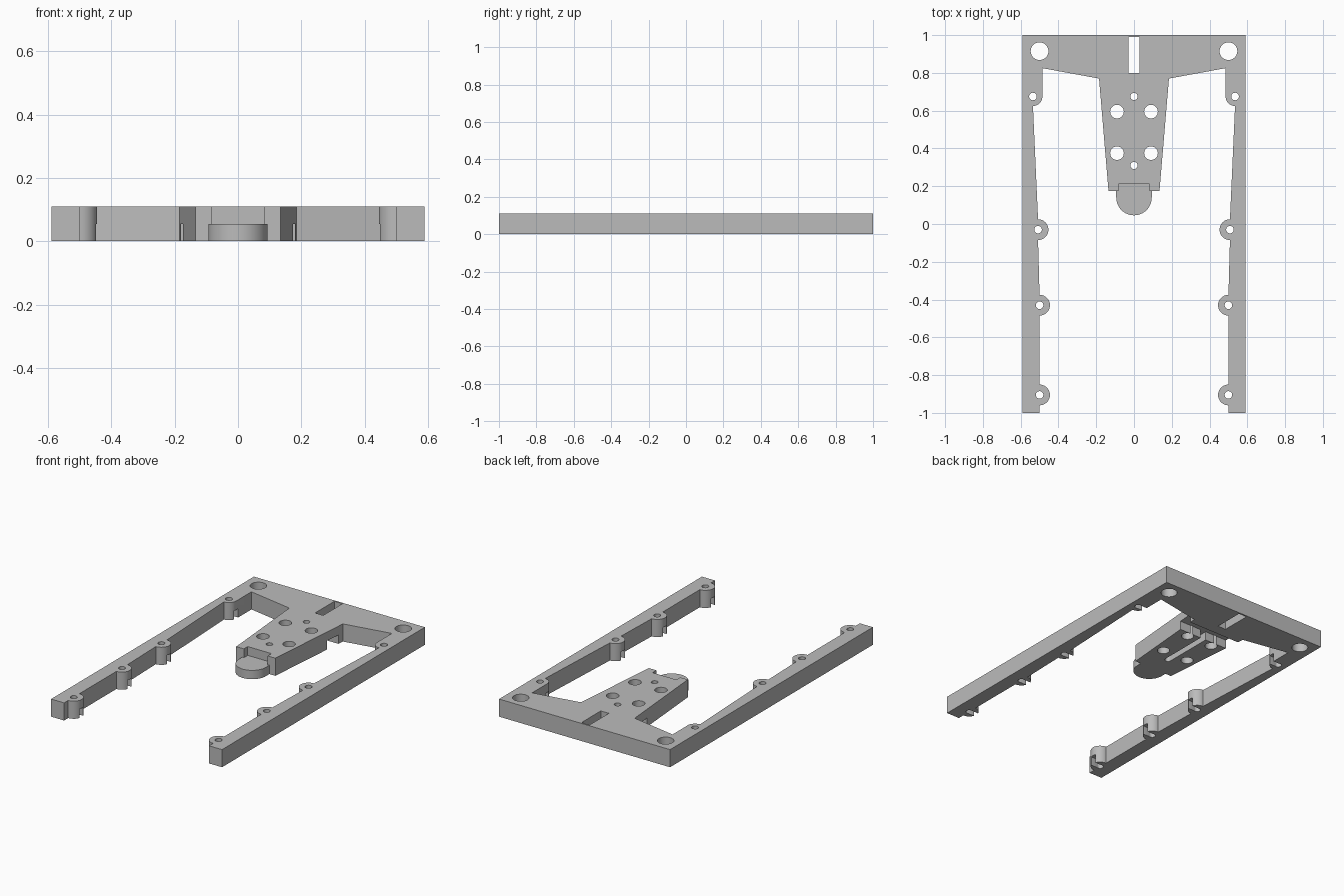
import bpy, bmesh
from math import cos, sin, radians

cube = bpy.data.objects.get("Cube")
if cube:
    bpy.data.objects.remove(cube, do_unlink=True)

H = 0.11          # plate thickness
HALF = 0.055      # depth of the channels and tongue lip

grey = bpy.data.materials.new("plain_grey")
grey.use_nodes = True
colour = (0.5, 0.5, 0.5, 1)
grey.diffuse_color = colour
grey.node_tree.nodes["Principled BSDF"].inputs["Base Color"].default_value = colour


def arc(cx, cy, r, start, end, steps=16):
    angles = [radians(start + (end - start) * i / steps) for i in range(steps + 1)]
    return [(cx + r * cos(a), cy + r * sin(a)) for a in angles]


def prism(name, outline, z0, z1):
    bm = bmesh.new()
    face = bm.faces.new([bm.verts.new((x, y, z0)) for x, y in outline])
    top = bmesh.ops.extrude_face_region(bm, geom=[face])["geom"]
    verts = [v for v in top if isinstance(v, bmesh.types.BMVert)]
    bmesh.ops.translate(bm, verts=verts, vec=(0, 0, z1 - z0))
    bmesh.ops.recalc_face_normals(bm, faces=bm.faces)
    mesh = bpy.data.meshes.new(name)
    bm.to_mesh(mesh)
    bm.free()
    mesh.materials.append(grey)
    obj = bpy.data.objects.new(name, mesh)
    bpy.context.collection.objects.link(obj)
    return obj


cutters = []


def cut_box(x0, x1, y0, y1, z0=-0.1, z1=0.2):
    outline = [(x0, y0), (x1, y0), (x1, y1), (x0, y1)]
    cutters.append(prism("box_cutter", outline, z0, z1))


def cut_hole(x, y, r):
    cutters.append(prism("hole_cutter", arc(x, y, r, 0, 360, 32)[:-1], -0.1, 0.2))


# Half outline: arm, screw bosses, back bridge, tapered tongue and round lip
bosses = [(0.5, -0.905), (0.5, -0.43), (0.508, -0.03), (0.535, 0.675)]
half = [(0.59, 1), (0.59, -1), (0.5, -1)]
for x, y in bosses[:3]:
    half += arc(x, y, 0.055, 270, 90)
half += arc(*bosses[3], 0.05, 270, 180, 8)
half += [(0.485, 0.825), (0.185, 0.77), (0.135, 0.175), (0.094, 0.175)]
half += arc(0, 0.14, 0.094, 0, -90)
outline = half + [(-x, y) for x, y in reversed(half[:-1])]
frame = prism("mounting_frame", outline, 0, H)

# Lowered lip and its recess in the tongue
cut_box(-0.2, 0.2, -0.1, 0.175, HALF)
cut_box(-0.082, 0.082, 0.16, 0.213, HALF)

# Cable slot, underside cross channel and lengthwise channel
cut_box(-0.028, 0.028, 0.8, 0.99)
cut_box(-0.3, 0.3, 0.63, 0.73, -0.1, HALF)
cut_box(-0.019, 0.019, 0.31, 0.65, -0.1, HALF)

# Centre holes
for y in (0.31, 0.675):
    cut_hole(0, y, 0.019)

# Mirrored holes and slots under the bosses
for side in (-1, 1):
    cut_hole(side * 0.5, 0.915, 0.047)
    for y in (0.375, 0.595):
        cut_hole(side * 0.09, y, 0.036)
    for x, y in bosses:
        cut_hole(side * x, y, 0.02)
        ends = sorted((side * x, side * (x - 0.1)))
        cut_box(*ends, y - 0.0185, y + 0.0185, -0.1, HALF)

# Apply every cut, then discard the cutters
for cutter in cutters:
    cutter.hide_render = True
    mod = frame.modifiers.new("cut", 'BOOLEAN')
    mod.operation = 'DIFFERENCE'
    mod.solver = 'EXACT'
    mod.object = cutter
bpy.context.view_layer.update()
graph = bpy.context.evaluated_depsgraph_get()
mesh = bpy.data.meshes.new_from_object(frame.evaluated_get(graph))
frame.modifiers.clear()
frame.data = mesh
mesh.name = "mounting_frame"
for cutter in cutters:
    bpy.data.objects.remove(cutter, do_unlink=True)

# Smooth the round walls and keep the edges crisp
bpy.ops.object.select_all(action='DESELECT')
frame.select_set(True)
bpy.context.view_layer.objects.active = frame
bpy.ops.object.shade_smooth_by_angle(angle=radians(30))
